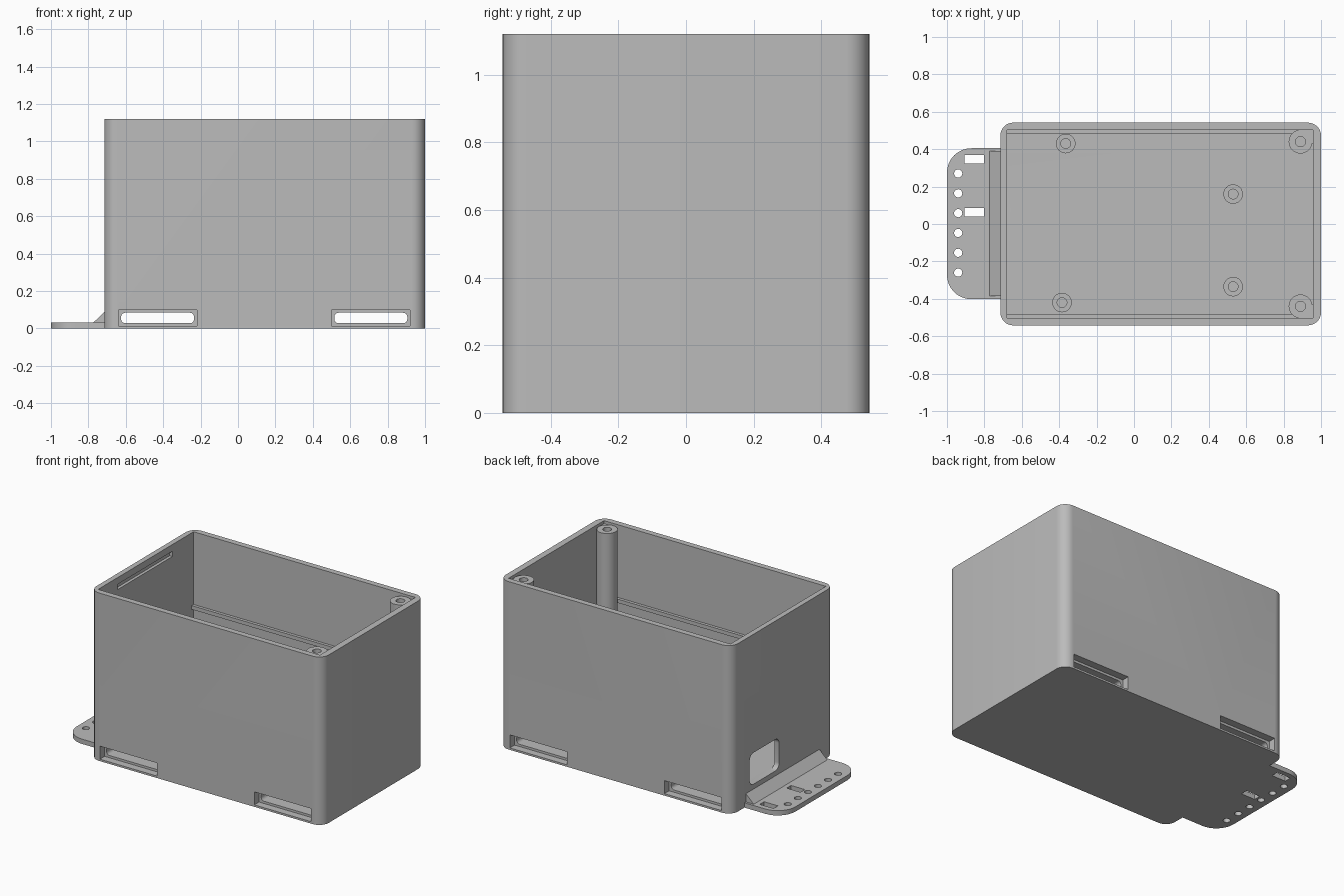
import bpy, bmesh, math
from mathutils import Vector

if "Cube" in bpy.data.objects:
    bpy.data.objects.remove(bpy.data.objects["Cube"], do_unlink=True)

grey = bpy.data.materials.new("matte_grey")
grey.use_nodes = True
grey.diffuse_color = (0.5, 0.5, 0.5, 1)
grey.node_tree.nodes["Principled BSDF"].inputs["Base Color"].default_value = (0.5, 0.5, 0.5, 1)


def rounded(u0, u1, v0, v1, r=0, steps=8, corners=(1, 1, 1, 1)):
    """Rounded rectangle outline, starting at the upper right corner."""
    pts = []
    signs = ((1, 1), (-1, 1), (-1, -1), (1, -1))
    for i, (su, sv) in enumerate(signs):
        u, v = (u1 if su > 0 else u0), (v1 if sv > 0 else v0)
        if not r or not corners[i]:
            pts.append((u, v))
            continue
        for k in range(steps + 1):
            a = math.pi / 2 * (i + k / steps)
            pts.append((u - su * r + r * math.cos(a), v - sv * r + r * math.sin(a)))
    return pts


def circle(x, y, r, n=32):
    return [(x + r * math.cos(2 * math.pi * i / n), y + r * math.sin(2 * math.pi * i / n))
            for i in range(n)]


def prism(name, pts, lo, hi, axis="z"):
    """Extrude an outline from lo to hi along an axis."""
    place = {"z": lambda u, v, w: (u, v, w),
             "y": lambda u, v, w: (u, w, v),
             "x": lambda u, v, w: (w, u, v)}[axis]
    bm = bmesh.new()
    face = bm.faces.new([bm.verts.new(place(u, v, lo)) for u, v in pts])
    top = bmesh.ops.extrude_face_region(bm, geom=[face])["geom"]
    shift = Vector(place(0, 0, hi - lo))
    bmesh.ops.translate(bm, vec=shift, verts=[g for g in top if isinstance(g, bmesh.types.BMVert)])
    bmesh.ops.recalc_face_normals(bm, faces=bm.faces)
    mesh = bpy.data.meshes.new(name)
    bm.to_mesh(mesh)
    bm.free()
    mesh.materials.append(grey)
    obj = bpy.data.objects.new(name, mesh)
    bpy.context.collection.objects.link(obj)
    return obj


def cut(obj, pts, lo, hi, axis="z"):
    """Subtract a prism and discard the cutter."""
    cutter = prism("cutter", pts, lo, hi, axis)
    mod = obj.modifiers.new("cut", "BOOLEAN")
    mod.operation, mod.solver, mod.object = "DIFFERENCE", "EXACT", cutter
    bpy.context.view_layer.objects.active = obj
    bpy.ops.object.modifier_apply(modifier=mod.name)
    bpy.data.objects.remove(cutter, do_unlink=True)


LEFT, RIGHT, HALF, TOP, FLOOR = -0.715, 1.0, 0.542, 1.12, 0.12
INNER_L, INNER_R, INNER_Y = -0.68, 0.957, 0.503
parts = []

# Open case with rounded corners
case = prism("case", rounded(LEFT, RIGHT, -HALF, HALF, 0.07), 0, TOP)
cut(case, rounded(INNER_L, INNER_R, -INNER_Y, INNER_Y), FLOOR, TOP + 0.1)
parts.append(case)

# Strap tunnels through the floor, with wider mouths
for x0, x1 in ((-0.64, -0.22), (0.5, 0.92)):
    cut(case, rounded(x0 + 0.015, x1 - 0.015, 0.028, 0.084, 0.022), -1, 1, "y")
    for s in (-1, 1):
        lo, hi = sorted((s * (HALF - 0.05), s * 1))
        cut(case, rounded(x0, x1, 0.013, 0.1), lo, hi, "y")

# Cable window and lid groove in the end wall
cut(case, rounded(0.04, 0.35, 0.12, 0.33, 0.04), LEFT - 0.1, INNER_L + 0.02, "x")
cut(case, rounded(-0.3, 0.28, 1.04, 1.075), INNER_L - 0.02, INNER_L + 0.02, "x")

for s, side in ((-1, "front"), (1, "back")):
    # Inner rail
    y0, y1 = sorted((s * 0.483, s * (INNER_Y + 0.01)))
    parts.append(prism(side + "_rail", rounded(INNER_L - 0.01, 0.88, y0, y1), 0.61, 0.635))
    # Lid screw post and the web filling the corner behind it
    y = s * 0.44
    post = prism(side + "_screw_post", circle(0.89, y, 0.063), FLOOR - 0.01, 1.105)
    cut(post, circle(0.89, y, 0.027), 0.7, TOP + 0.1)
    parts.append(post)
    y0, y1 = sorted((s * 0.48, s * (INNER_Y + 0.01)))
    web = prism(side + "_post_web", rounded(0.88, INNER_R + 0.01, y0, y1), FLOOR - 0.01, 1.1)
    cut(web, circle(0.89, y, 0.05), 0, TOP)
    parts.append(web)
    y0, y1 = sorted((s * 0.43, s * 0.49))
    web = prism(side + "_post_side_web", rounded(0.93, INNER_R + 0.01, y0, y1), FLOOR - 0.01, 1.1)
    cut(web, circle(0.89, y, 0.05), 0, TOP)
    parts.append(web)

# Circuit board standoffs
for i, (x, y) in enumerate(((-0.365, 0.43), (-0.385, -0.42), (0.53, 0.16), (0.53, -0.335))):
    standoff = prism("standoff_%d" % (i + 1), circle(x, y, 0.052), FLOOR - 0.01, 0.18)
    cut(standoff, circle(x, y, 0.026), FLOOR + 0.005, 0.3)
    parts.append(standoff)

# Mounting flange with cable holes and tie slots
flange = prism("flange", rounded(-1, LEFT + 0.01, -0.402, 0.405, 0.13, corners=(0, 1, 1, 0)), 0, 0.032)
for i in range(6):
    cut(flange, circle(-0.94, 0.27 - i * 0.106, 0.022, 20), -1, 1)
for y in (0.347, 0.063):
    cut(flange, rounded(-0.905, -0.803, y - 0.023, y + 0.023), -1, 1)
parts.append(flange)

# Sloped brace between flange and wall
slope = [(-0.775, 0.03), (LEFT + 0.005, 0.03), (LEFT + 0.005, 0.092)]
parts.append(prism("flange_brace", slope, -0.385, 0.39, "y"))

# Smooth the round surfaces
bpy.ops.object.select_all(action="DESELECT")
for obj in parts:
    obj.select_set(True)
bpy.context.view_layer.objects.active = case
bpy.ops.object.shade_smooth_by_angle(angle=math.radians(30))
